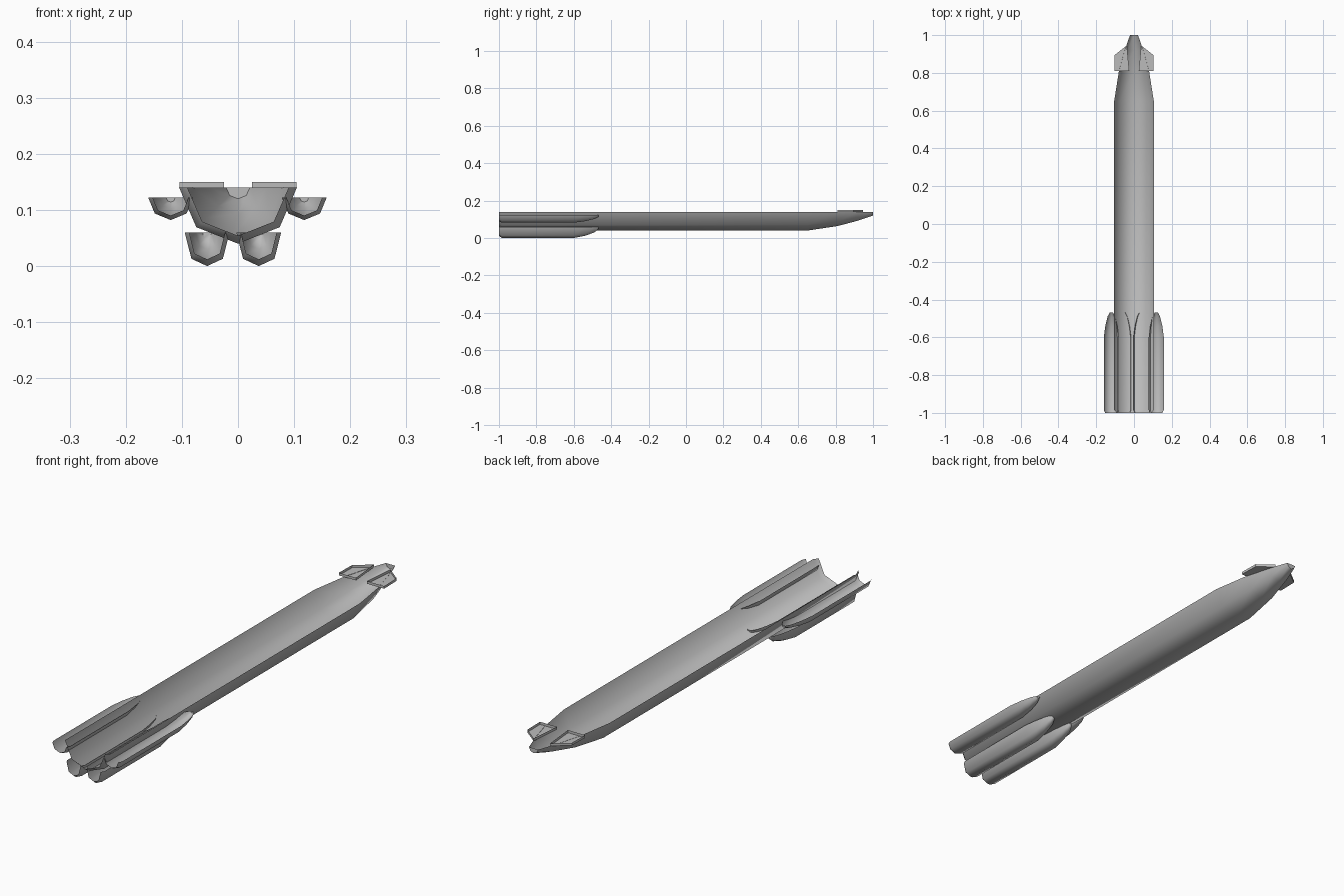
import bpy, bmesh, math

if "Cube" in bpy.data.objects:
    bpy.data.objects.remove(bpy.data.objects["Cube"])

grey = bpy.data.materials.new("plain grey")
grey.use_nodes = True
colour = (0.5, 0.5, 0.5, 1)
grey.diffuse_color = colour
grey.node_tree.nodes["Principled BSDF"].inputs["Base Color"].default_value = colour


def finish(name, bm, smooth=True):
    bmesh.ops.recalc_face_normals(bm, faces=bm.faces)
    mesh = bpy.data.meshes.new(name)
    bm.to_mesh(mesh)
    bm.free()
    mesh.materials.append(grey)
    obj = bpy.data.objects.new(name, mesh)
    bpy.context.collection.objects.link(obj)
    if smooth:
        bpy.ops.object.select_all(action="DESELECT")
        obj.select_set(True)
        bpy.context.view_layer.objects.active = obj
        bpy.ops.object.shade_smooth_by_angle(angle=math.radians(55))
    return obj


def trough(name, cx, top, section, stations):
    """Open half shell: a section scaled about (cx, top) along y."""
    bm = bmesh.new()
    rings = [[bm.verts.new((cx + x * s, y, top + z * s)) for x, z in section]
             for y, s in stations]
    for a, b in zip(rings, rings[1:]):
        for i in range(len(section) - 1):
            bm.faces.new((a[i], a[i + 1], b[i + 1], b[i]))
    bm.faces.new(rings[-1])
    return finish(name, bm)


def half_octagon(width, depth):
    angles = [math.pi * (1 + i / 4) for i in range(5)]
    return [(width * math.cos(a), depth * math.sin(a)) for a in angles]


# Main hull, open on top and at the rear
trough("hull", 0, 0.14, half_octagon(0.105, 0.1),
       [(-1, 0.86), (-0.985, 1), (0.65, 1), (0.81, 0.76), (0.92, 0.47), (1, 0.2)])

# Boosters beside and below the hull
booster_stations = [(-1, 0.8), (-0.985, 1), (-0.6, 1), (-0.54, 0.8),
                    (-0.49, 0.5), (-0.468, 0.2)]
side_section = half_octagon(0.04, 0.04)
deep_section = [(-0.04, 0), (-0.028, -0.047), (0, -0.06), (0.028, -0.047), (0.04, 0)]
trough("right_side_booster", -0.12, 0.122, side_section, booster_stations)
trough("left_side_booster", 0.118, 0.122, side_section, booster_stations)
trough("right_lower_booster", -0.055, 0.06, deep_section, booster_stations)
trough("left_lower_booster", 0.037, 0.06, deep_section, booster_stations)

# Nose fins: shallow trays open on top
outline = [(0.025, 0.81), (0.104, 0.81), (0.102, 0.895), (0.038, 0.945)]
for name, side in (("left_fin", 1), ("right_fin", -1)):
    bm = bmesh.new()
    low = [bm.verts.new((side * x, y, 0.139)) for x, y in outline]
    high = [bm.verts.new((side * x, y, 0.15)) for x, y in outline]
    bm.faces.new(low)
    for i in range(4):
        j = (i + 1) % 4
        bm.faces.new((low[i], low[j], high[j], high[i]))
    finish(name, bm, smooth=False)
